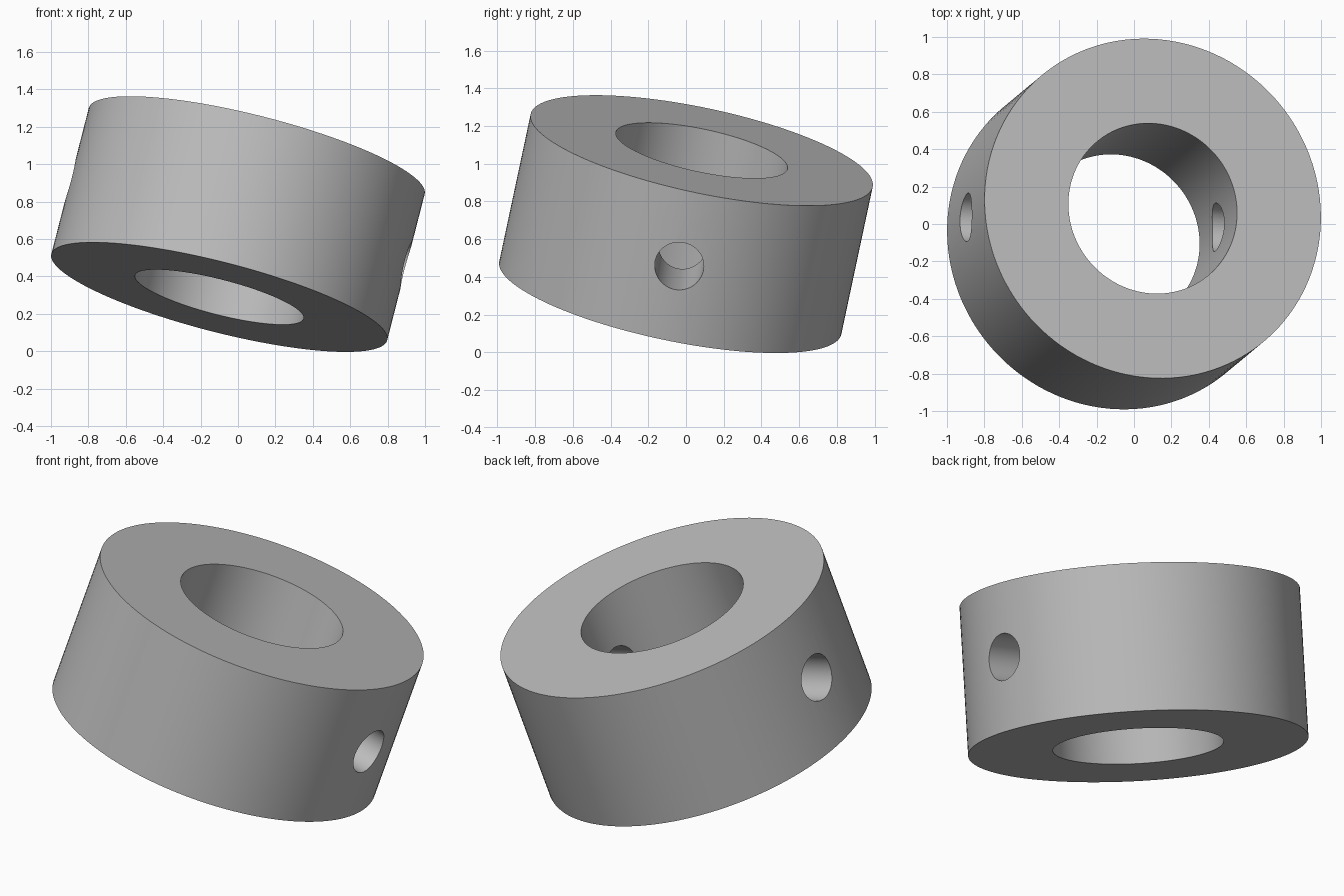
import bpy
from math import radians
from mathutils import Matrix, Vector

cube = bpy.data.objects.get("Cube")
if cube:
    bpy.data.objects.remove(cube, do_unlink=True)

OUTER, BORE, HEIGHT, PIN = 0.927, 0.465, 0.823, 0.13
CENTRE = Vector((0, 0, 0.68))
AXIS = Vector((0.2, 0.166, 0.78)).normalized()

# Tilted frame: z along the collar axis, x along the cross hole
cross = Vector((0.971, -0.038, -0.236))
cross = (cross - AXIS * cross.dot(AXIS)).normalized()
side = AXIS.cross(cross)
tilt = Matrix((cross, side, AXIS)).transposed().to_4x4()
frame = Matrix.Translation(CENTRE) @ tilt


def cylinder(name, radius, depth, sides, local=Matrix()):
    bpy.ops.mesh.primitive_cylinder_add(vertices=sides, radius=radius, depth=depth)
    obj = bpy.context.object
    obj.name = name
    obj.matrix_world = frame @ local
    return obj


def cut(target, cutter):
    cutter.hide_render = True
    mod = target.modifiers.new(cutter.name, "BOOLEAN")
    mod.operation = "DIFFERENCE"
    mod.solver = "EXACT"
    mod.object = cutter
    bpy.context.view_layer.objects.active = target
    bpy.ops.object.modifier_apply(modifier=mod.name)
    bpy.data.objects.remove(cutter, do_unlink=True)


# Collar body with its bore and the cross hole through both walls
collar = cylinder("collar", OUTER, HEIGHT, 128)
cut(collar, cylinder("bore_cutter", BORE, HEIGHT * 2, 128))
cut(collar, cylinder("cross_hole_cutter", PIN, OUTER * 3, 64,
                     Matrix.Rotation(radians(90), 4, "Y")))

# Plain grey metal
grey = bpy.data.materials.new("grey")
grey.use_nodes = True
colour = (0.5, 0.5, 0.5, 1)
grey.diffuse_color = colour
grey.node_tree.nodes["Principled BSDF"].inputs["Base Color"].default_value = colour
collar.data.materials.clear()
collar.data.materials.append(grey)

# Smooth walls, sharp rims
bpy.ops.object.select_all(action="DESELECT")
collar.select_set(True)
bpy.context.view_layer.objects.active = collar
bpy.ops.object.shade_smooth_by_angle(angle=radians(30))
